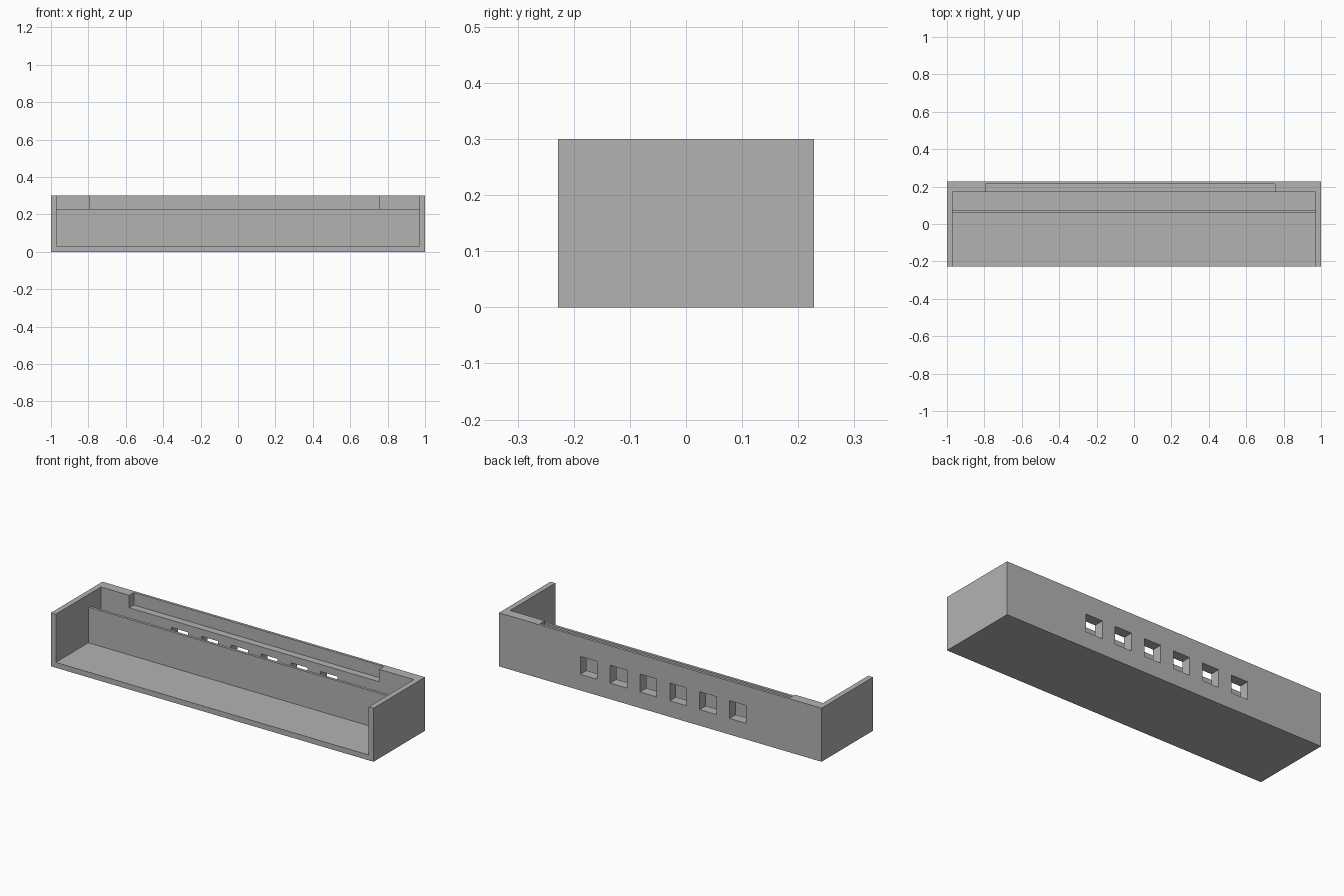
import bpy

if "Cube" in bpy.data.objects:
    bpy.data.objects.remove(bpy.data.objects["Cube"])

grey = bpy.data.materials.new("plain grey")
grey.diffuse_color = (0.45, 0.45, 0.45, 1)
grey.use_nodes = True
grey.node_tree.nodes["Principled BSDF"].inputs["Base Color"].default_value = grey.diffuse_color


def box(name, x, y, z):
    """Box from its (min, max) range on each axis."""
    verts = [(a, b, c) for a in x for b in y for c in z]
    faces = [(0, 1, 3, 2), (4, 6, 7, 5), (0, 4, 5, 1),
             (2, 3, 7, 6), (0, 2, 6, 4), (1, 5, 7, 3)]
    mesh = bpy.data.meshes.new(name)
    mesh.from_pydata(verts, [], faces)
    mesh.materials.append(grey)
    obj = bpy.data.objects.new(name, mesh)
    bpy.context.collection.objects.link(obj)
    return obj


def cut(target, name, x, y, z):
    """Subtract a hidden box from the target."""
    cutter = box(name, x, y, z)
    cutter.hide_render = True
    cutter.hide_set(True)
    mod = target.modifiers.new(name, 'BOOLEAN')
    mod.operation = 'DIFFERENCE'
    mod.solver = 'EXACT'
    mod.object = cutter


# Outer tray, with floor, end walls and thick back wall
tray = box("tray", (-1, 1), (-0.228, 0.228), (0, 0.3))

# Front compartment, open to the front and top
cut(tray, "front_space_cutter", (-0.97, 0.97), (-0.4, 0.06), (0.03, 0.5))
# Narrow channel behind the divider
cut(tray, "channel_cutter", (-0.97, 0.97), (0.075, 0.172), (0.03, 0.5))
# Lower the remaining divider below the rim
cut(tray, "divider_top_cutter", (-0.97, 0.97), (0.04, 0.1), (0.23, 0.5))
# Long ledge recessed into the back wall
cut(tray, "ledge_cutter", (-0.795, 0.755), (0.15, 0.213), (0.23, 0.5))
# Row of square ports through the back wall
for i in range(6):
    left = -0.533 + i * 0.185
    cut(tray, f"port_cutter_{i + 1}", (left, left + 0.104), (0.12, 0.4), (0.09, 0.19))
